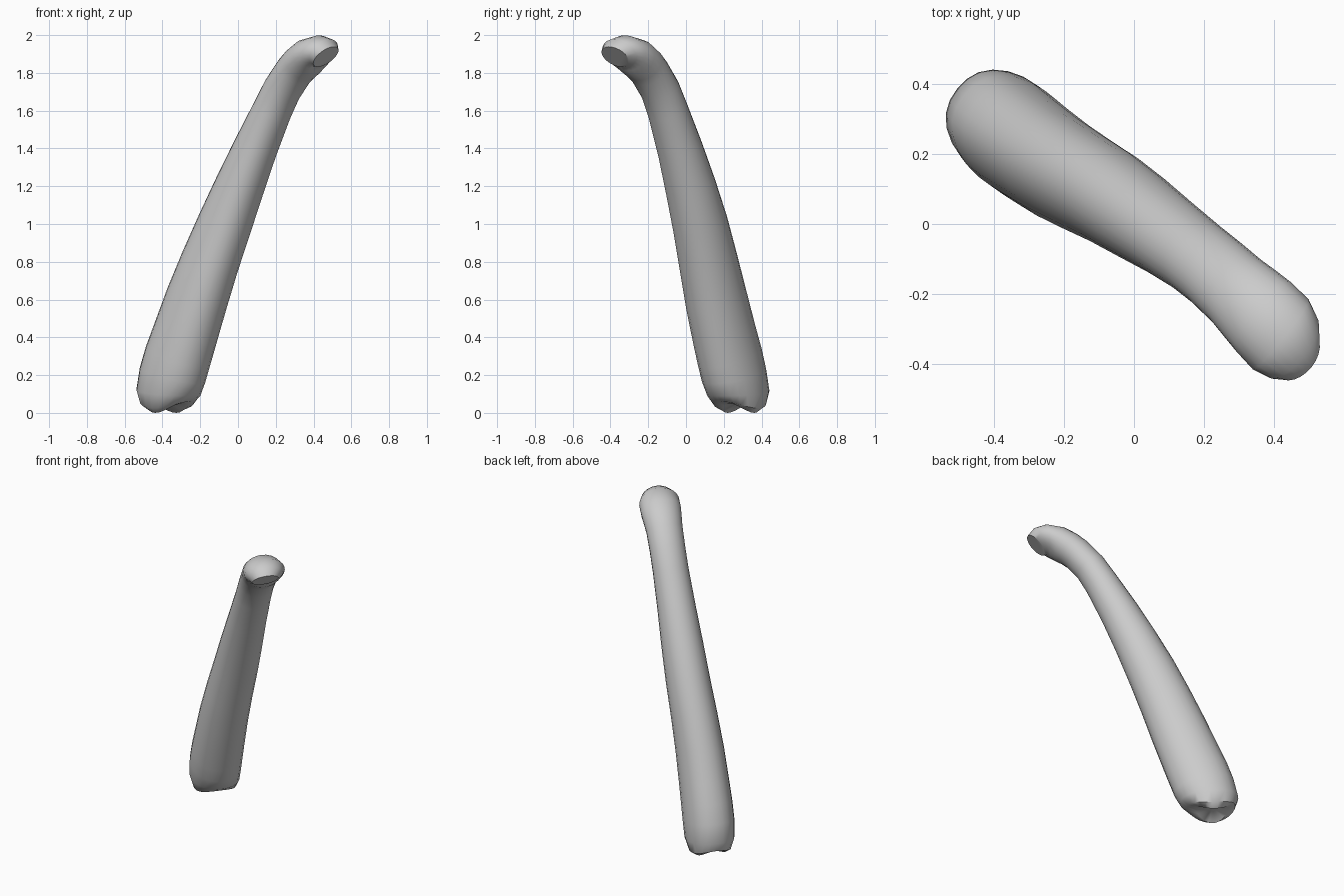
import bpy, bmesh, math
from mathutils import Vector

cube = bpy.data.objects.get("Cube")
if cube:
    bpy.data.objects.remove(cube, do_unlink=True)

SIDES = 24
FORWARD = Vector((0.78, -0.62, 0)).normalized()   # direction of the lean
ACROSS = Vector((0.62, 0.78, 0)).normalized()
UP = Vector((0, 0, 1))

# Cross-sections: along, across, height, pitch (deg), half depth, half width
SECTIONS = [
    (-.48, -.01, .00, 0, .10, .09),
    (-.475, -.01, .025, 2, .15, .128),
    (-.463, -.012, .10, 6, .183, .15),
    (-.432, -.015, .20, 14, .191, .155),
    (-.396, -.014, .30, 19, .19, .154),
    (-.355, -.012, .40, 22, .185, .151),
    (-.276, -.006, .60, 22, .176, .146),
    (-.194, .006, .80, 23, .163, .14),
    (-.106, .02, 1.0, 24, .150, .134),
    (-.011, .028, 1.2, 26, .134, .127),
    (.09, .034, 1.4, 28, .118, .117),
    (.2, .038, 1.6, 31, .103, .11),
    (.267, .038, 1.71, 36, .099, .11),
    (.35, .033, 1.805, 48, .098, .113),
    (.395, .029, 1.843, 58, .099, .119),
    (.455, .023, 1.88, 72, .10, .126),
    (.525, .014, 1.905, 98, .095, .128),
    (.574, .006, 1.905, 120, .085, .11),
    (.597, -.004, 1.885, 136, .077, .082),
]


def add_ring(bm, along, across, height, pitch, depth, width):
    pitch = math.radians(pitch)
    centre = FORWARD * along + ACROSS * across + UP * height
    axis = FORWARD * math.cos(pitch) - UP * math.sin(pitch)
    # long ridge down the front of the shaft, fading at both ends
    ridge_size = 0.10 * max(0, math.sin(math.pi * height / 1.75))
    ring = []
    for i in range(SIDES):
        angle = math.tau * i / SIDES
        c, s = math.cos(angle), math.sin(angle)
        ridge = 1 + ridge_size * max(0, math.cos(angle + math.radians(50))) ** 6
        # shallow groove down the back of the lower shaft
        groove = 1 - 0.05 * max(0, -c) ** 8 * max(0, 1 - height)
        co = centre + (axis * (depth * c * groove) + ACROSS * (width * s)) * ridge
        # notch between the two rounded knuckles at the foot
        co.z += 0.05 * c * c * max(0, 1 - height / 0.12)
        ring.append(bm.verts.new(co))
    return ring


bm = bmesh.new()
rings = [add_ring(bm, *section) for section in SECTIONS]
for low, high in zip(rings, rings[1:]):
    for i in range(SIDES):
        j = (i + 1) % SIDES
        bm.faces.new((low[i], low[j], high[j], high[i]))

# Hollow underside and flat cut at the upper end
hollow = bm.verts.new(FORWARD * -.48 + ACROSS * -.01 + UP * .06)
for i in range(SIDES):
    bm.faces.new((rings[0][(i + 1) % SIDES], rings[0][i], hollow))
bm.faces.new(rings[-1])
bmesh.ops.recalc_face_normals(bm, faces=bm.faces)

mesh = bpy.data.meshes.new("bone_shaft")
bm.to_mesh(mesh)
bm.free()
bone = bpy.data.objects.new("bone_shaft", mesh)
bpy.context.collection.objects.link(bone)

# Plain grey finish
grey = bpy.data.materials.new("light_grey")
grey.use_nodes = True
colour = (0.6, 0.6, 0.6, 1)
grey.diffuse_color = colour
grey.node_tree.nodes["Principled BSDF"].inputs["Base Color"].default_value = colour
mesh.materials.append(grey)

bpy.context.view_layer.objects.active = bone
bone.select_set(True)
bpy.ops.object.shade_smooth_by_angle(angle=math.radians(42))
